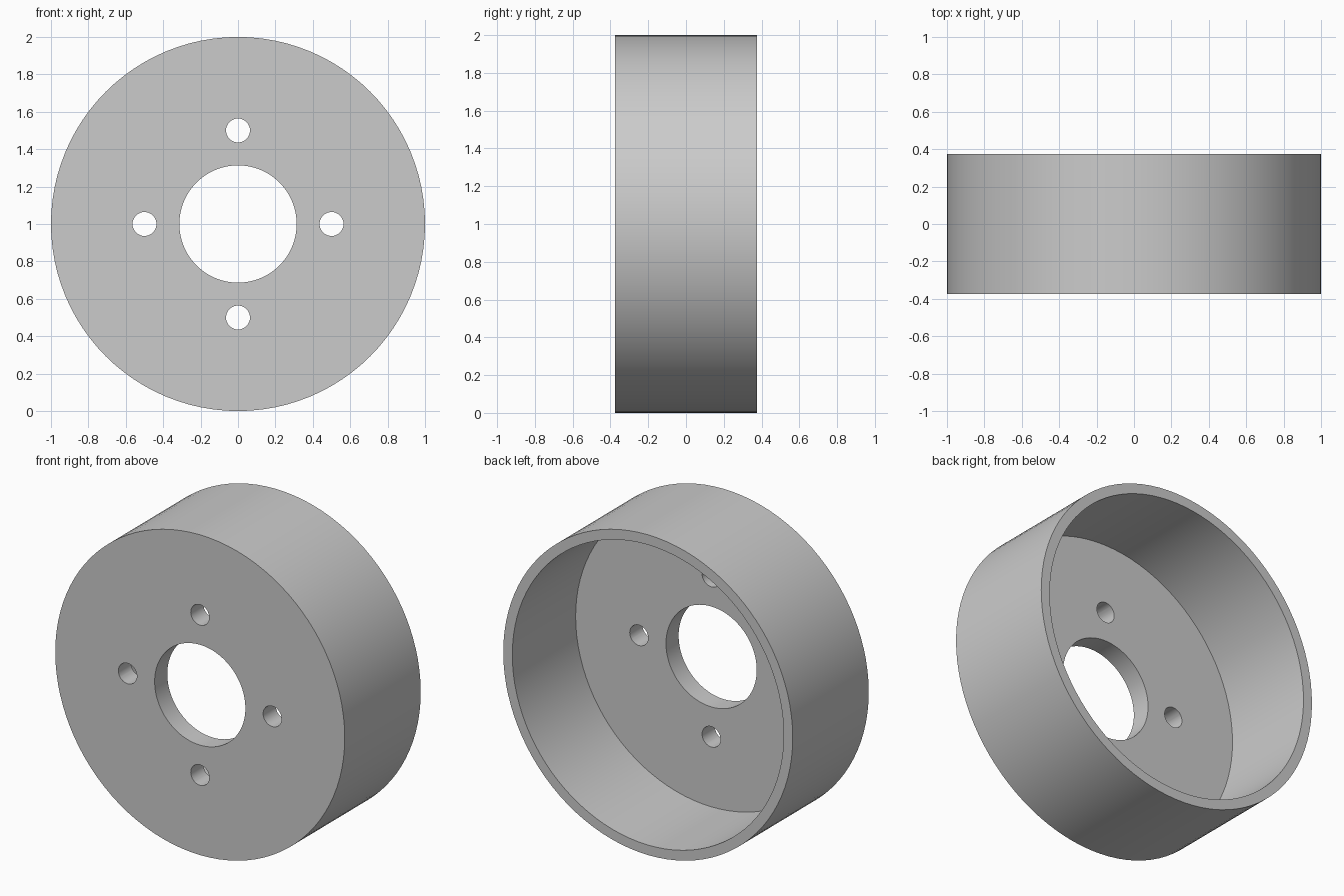
import bpy, bmesh, math
from mathutils import Matrix, Vector

cube = bpy.data.objects.get("Cube")
if cube:
    bpy.data.objects.remove(cube, do_unlink=True)

RADIUS, INNER, BORE = 1.0, 0.9375, 0.3135
HALF, PLATE = 0.375, 0.125
HOLE, HOLE_CIRCLE = 0.064, 0.5
SEGMENTS = 96
AXIS = Vector((0, 0, RADIUS))

grey = bpy.data.materials.new("plain grey")
GREY = (0.6, 0.6, 0.6, 1)
grey.diffuse_color = GREY
grey.use_nodes = True
grey.node_tree.nodes["Principled BSDF"].inputs["Base Color"].default_value = GREY


def add_object(name, bm):
    bmesh.ops.recalc_face_normals(bm, faces=bm.faces)
    mesh = bpy.data.meshes.new(name)
    bm.to_mesh(mesh)
    bm.free()
    mesh.materials.append(grey)
    obj = bpy.data.objects.new(name, mesh)
    bpy.context.collection.objects.link(obj)
    return obj


# Drum: closed cross-section (radius, y) turned about the y axis
floor = PLATE - HALF
profile = [(BORE, -HALF), (RADIUS, -HALF), (RADIUS, HALF),
           (INNER, HALF), (INNER, floor), (BORE, floor)]
bm = bmesh.new()
verts = [bm.verts.new((r, y, RADIUS)) for r, y in profile]
edges = [bm.edges.new((verts[i - 1], verts[i])) for i in range(len(verts))]
bmesh.ops.spin(bm, geom=verts + edges, cent=AXIS, axis=(0, 1, 0),
               angle=math.tau, steps=SEGMENTS, use_merge=True)
bmesh.ops.remove_doubles(bm, verts=bm.verts, dist=0.0001)
drum = add_object("brake_drum", bm)

# Four bolt hole cutters through the front plate
bm = bmesh.new()
for i in range(4):
    a = i * math.pi / 2
    place = Matrix.Translation((HOLE_CIRCLE * math.cos(a), floor - PLATE / 2,
                                RADIUS + HOLE_CIRCLE * math.sin(a)))
    bmesh.ops.create_cone(bm, cap_ends=True, segments=32, radius1=HOLE,
                          radius2=HOLE, depth=PLATE * 2,
                          matrix=place @ Matrix.Rotation(math.pi / 2, 4, "X"))
cutter = add_object("bolt_hole_cutter", bm)
cutter.hide_render = True

# Cut the holes, then drop the cutter
cut = drum.modifiers.new("bolt_holes", "BOOLEAN")
cut.operation = "DIFFERENCE"
cut.solver = "EXACT"
cut.object = cutter
bpy.ops.object.select_all(action="DESELECT")
drum.select_set(True)
bpy.context.view_layer.objects.active = drum
bpy.ops.object.modifier_apply(modifier=cut.name)
bpy.data.objects.remove(cutter, do_unlink=True)

bpy.ops.object.shade_smooth_by_angle(angle=math.radians(30))
